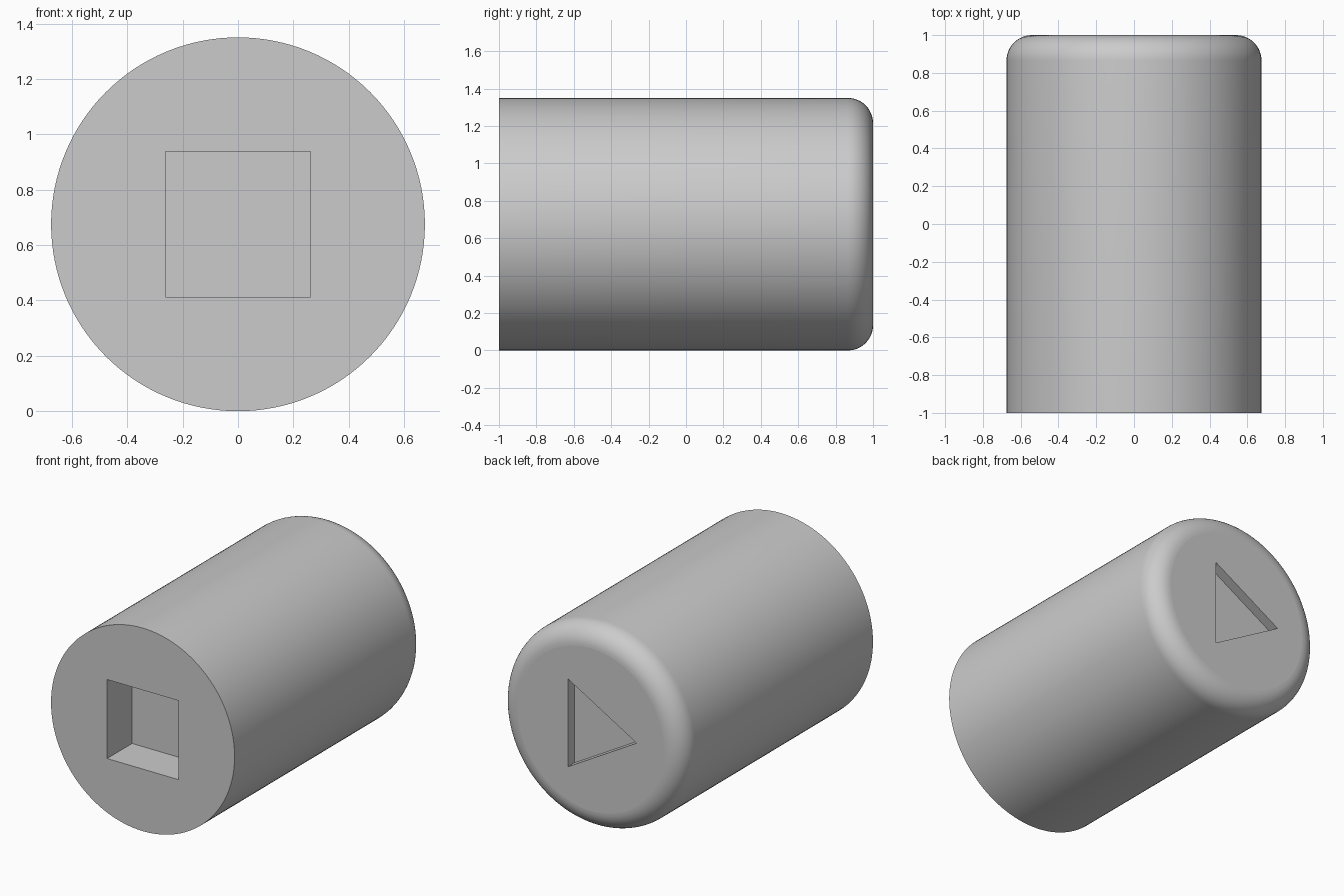
import bpy, bmesh, math
from mathutils import Matrix, Vector

if "Cube" in bpy.data.objects:
    bpy.data.objects.remove(bpy.data.objects["Cube"], do_unlink=True)

R = 0.675                # body radius
LENGTH = 2.0
FILLET = R / 5
SQUARE_DEPTH = 0.2625
TRIANGLE_DEPTH = 0.0675

grey = bpy.data.materials.new("plain_grey")
grey.use_nodes = True
colour = (0.6, 0.6, 0.6, 1)
grey.diffuse_color = colour
grey.node_tree.nodes["Principled BSDF"].inputs["Base Color"].default_value = colour


def prism(name, sides, radius, depth, y, turn):
    """Regular prism along y, centred at y and at the body's axis."""
    bm = bmesh.new()
    bmesh.ops.create_cone(bm, cap_ends=True, segments=sides, radius1=radius,
                          radius2=radius, depth=depth,
                          matrix=Matrix.Rotation(turn, 4, 'Z'))
    bm.transform(Matrix.Translation((0, y, R)) @ Matrix.Rotation(-math.pi / 2, 4, 'X'))
    mesh = bpy.data.meshes.new(name)
    bm.to_mesh(mesh)
    bm.free()
    mesh.materials.append(grey)
    obj = bpy.data.objects.new(name, mesh)
    bpy.context.collection.objects.link(obj)
    return obj


# Cylinder with a rounded rim at the back
body = prism("cylinder_body", 128, R, LENGTH, 0, 0)
bm = bmesh.new()
bm.from_mesh(body.data)
rim = [e for e in bm.edges if all(v.co.y > 0.99 for v in e.verts)]
bmesh.ops.bevel(bm, geom=rim, offset=FILLET, offset_type='OFFSET', segments=12,
                profile=0.5, affect='EDGES')
bm.to_mesh(body.data)
bm.free()


def turn_to(obj, target):
    """Angle that brings the first corner of a prism to the target angle in xz."""
    v = obj.data.vertices[0].co - Vector((0, 0, R))
    angle = target - math.atan2(v.z, v.x)
    centre = Matrix.Translation((0, 0, R))
    obj.data.transform(centre @ Matrix.Rotation(-angle, 4, 'Y') @ centre.inverted())


# Square socket in the front, triangular recess in the back
MARGIN = 0.1
square = prism("square_cutter", 4, 0.525 / math.sqrt(2), SQUARE_DEPTH + MARGIN,
               -1 + (SQUARE_DEPTH - MARGIN) / 2, 0)
turn_to(square, math.pi / 4)
triangle = prism("triangle_cutter", 3, R / 2, TRIANGLE_DEPTH + MARGIN,
                 1 - (TRIANGLE_DEPTH - MARGIN) / 2, 0)
turn_to(triangle, math.pi)

for cutter in (square, triangle):
    cutter.hide_render = True
    cut = body.modifiers.new(cutter.name, 'BOOLEAN')
    cut.operation = 'DIFFERENCE'
    cut.solver = 'EXACT'
    cut.object = cutter

# Bake the cuts and drop the cutters
bpy.context.view_layer.update()
baked = bpy.data.meshes.new_from_object(
    body.evaluated_get(bpy.context.evaluated_depsgraph_get()))
body.modifiers.clear()
body.data = baked
baked.name = "cylinder_body"
for cutter in (square, triangle):
    bpy.data.objects.remove(cutter, do_unlink=True)

# Smooth side and rim, flat end caps
bpy.ops.object.select_all(action='DESELECT')
body.select_set(True)
bpy.context.view_layer.objects.active = body
bpy.ops.object.shade_smooth_by_angle(angle=math.radians(30))
for face in body.data.polygons:
    if abs(face.normal.y) > 0.999:
        face.use_smooth = False
